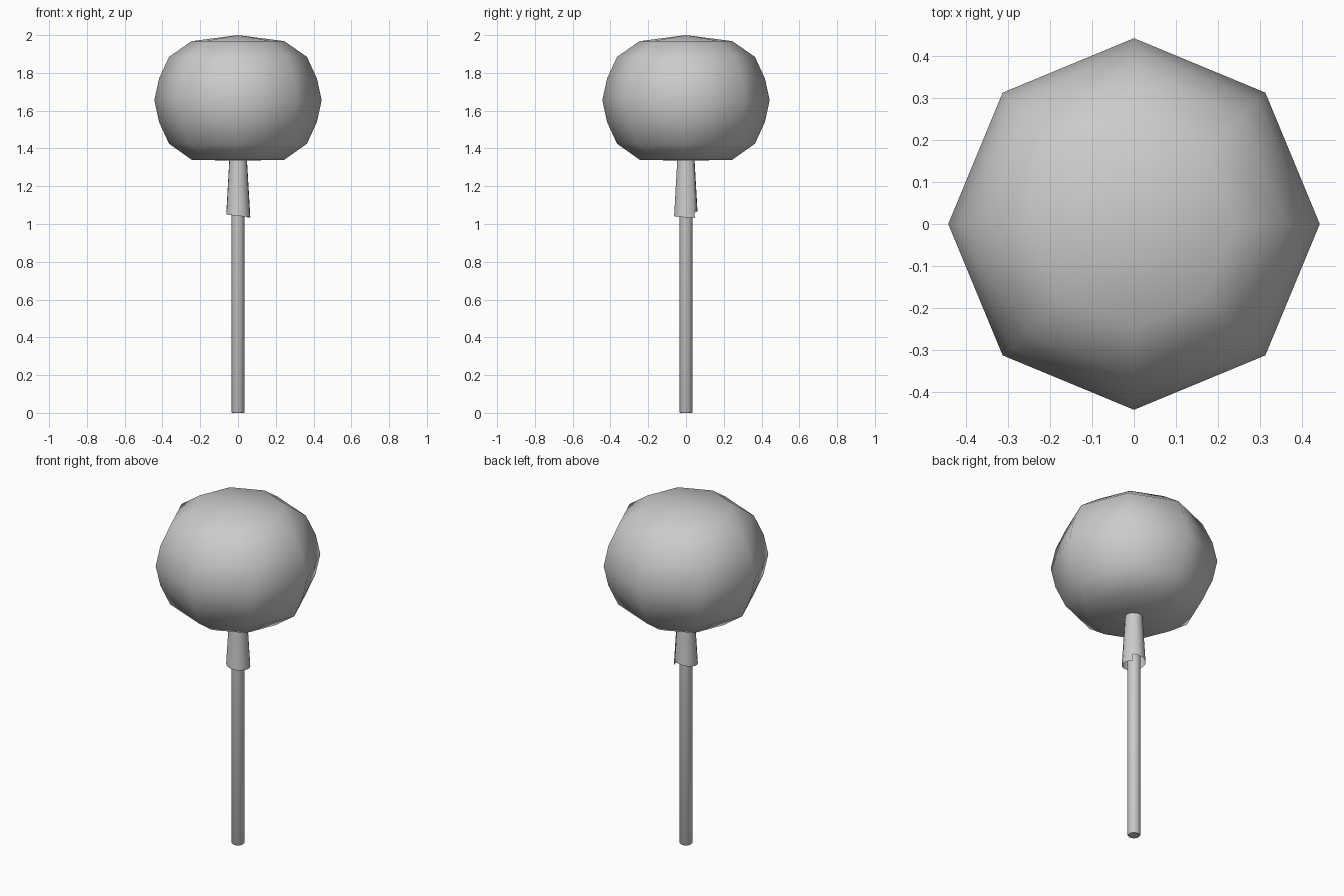
import bpy
from math import sin, cos, tau, pi

if "Cube" in bpy.data.objects:
    bpy.data.objects.remove(bpy.data.objects["Cube"])


def add_mesh(name, verts, faces, angle=None):
    mesh = bpy.data.meshes.new(name)
    mesh.from_pydata(verts, [], faces)
    mesh.validate()
    ob = bpy.data.objects.new(name, mesh)
    bpy.context.collection.objects.link(ob)
    for o in bpy.context.selected_objects:
        o.select_set(False)
    ob.select_set(True)
    bpy.context.view_layer.objects.active = ob
    if angle is None:
        bpy.ops.object.shade_smooth()
    else:
        bpy.ops.object.shade_smooth_by_angle(angle=angle)
    return ob


def lathe(name, profile, sides, angle=None):
    """Spin (radius, z) points, listed bottom to top, closing both ends with poles."""
    verts = [(0, 0, profile[0][1])]
    for r, z in profile[1:-1]:
        verts += [(r * cos(tau * i / sides), r * sin(tau * i / sides), z) for i in range(sides)]
    verts.append((0, 0, profile[-1][1]))
    rings, top = len(profile) - 2, len(verts) - 1
    faces = []
    for i in range(sides):
        j = (i + 1) % sides
        faces.append((0, 1 + j, 1 + i))
        for k in range(rings - 1):
            a, b = 1 + k * sides, 1 + (k + 1) * sides
            faces.append((a + i, a + j, b + j, b + i))
        a = 1 + (rings - 1) * sides
        faces.append((a + i, a + j, top))
    return add_mesh(name, verts, faces, angle)


# Squashed candy ball
lathe("candy_ball", [(0, 1.335), (0.245, 1.34), (0.365, 1.425), (0.418, 1.54),
                     (0.443, 1.655), (0.418, 1.77), (0.365, 1.885), (0.245, 1.968), (0, 2.0)], 8)

# Stick with a slightly softened foot
lathe("stick", [(0, 0), (0.031, 0), (0.035, 0.006), (0.035, 1.42), (0, 1.42)], 16, pi / 5)

# Paper sleeve: one rolled sheet, its lower edge climbing clockwise from the seam
steps = 18
verts, faces = [], []
for i in range(steps + 1):
    t = i / steps
    a = tau / 8 - t * tau * 1.04
    z = 1.033 + 0.045 * t ** 1.5
    r_low, r_top = 0.066 - 0.006 * t, 0.046 - 0.003 * t
    verts += [(r_low * cos(a), r_low * sin(a), z), (r_top * cos(a), r_top * sin(a), 1.37)]
    if i:
        k = 2 * i
        faces.append((k, k - 2, k - 1, k + 1))
add_mesh("paper_sleeve", verts, faces)
